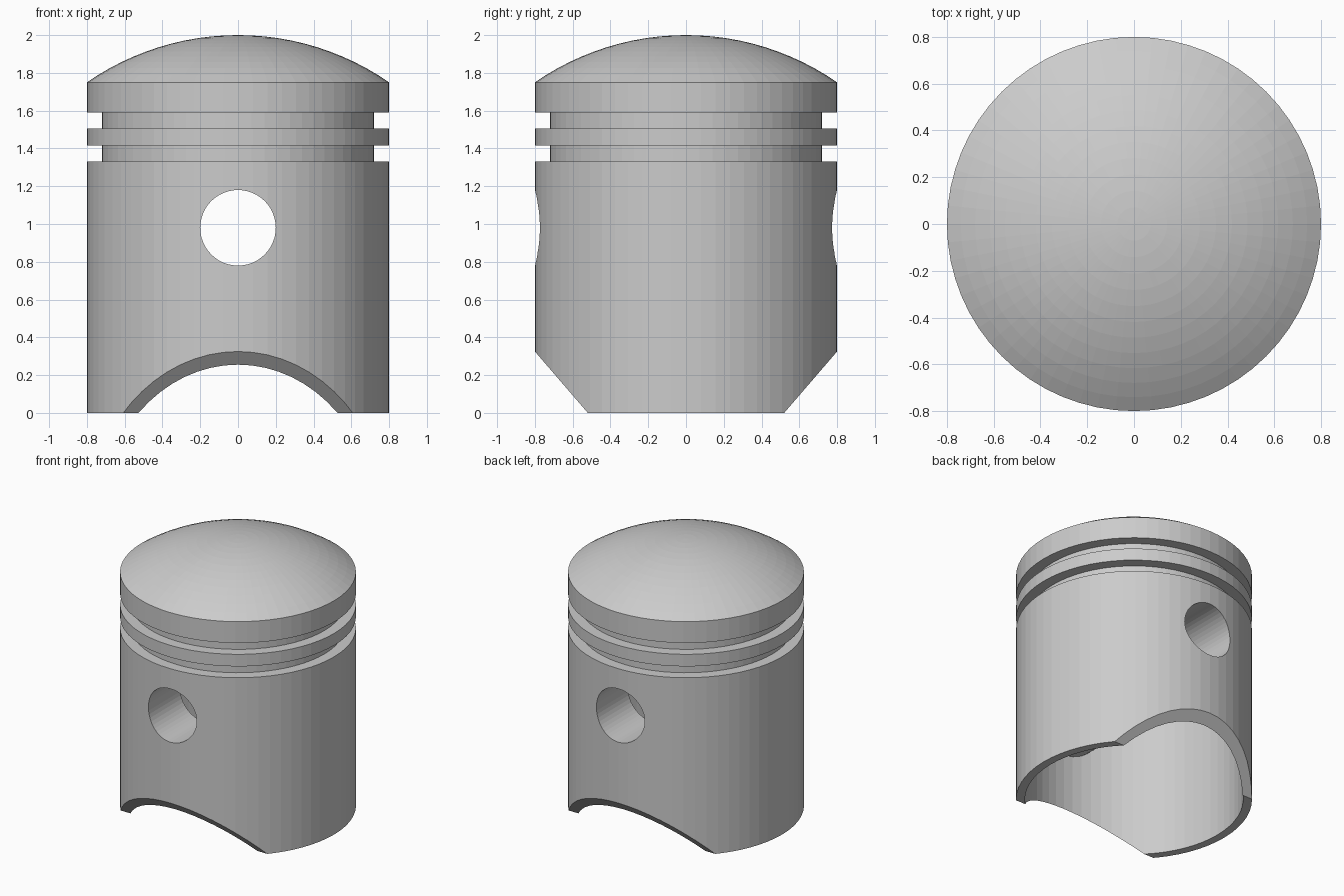
import bpy, bmesh, math
from mathutils import Matrix

if "Cube" in bpy.data.objects:
    bpy.data.objects.remove(bpy.data.objects["Cube"])

SIDES = 64


def make_object(name, bm):
    bmesh.ops.recalc_face_normals(bm, faces=bm.faces)
    mesh = bpy.data.meshes.new(name)
    bm.to_mesh(mesh)
    bm.free()
    ob = bpy.data.objects.new(name, mesh)
    bpy.context.collection.objects.link(ob)
    return ob


def lathe(name, profile):
    """Spin a (radius, z) profile around z; the ends lie on the axis."""
    bm = bmesh.new()
    rings = []
    for r, z in profile:
        if r == 0:
            rings.append([bm.verts.new((0, 0, z))] * SIDES)
        else:
            rings.append([bm.verts.new((r * math.cos(math.tau * i / SIDES),
                                        r * math.sin(math.tau * i / SIDES), z))
                          for i in range(SIDES)])
    for a, b in zip(rings, rings[1:]):
        for i in range(SIDES):
            j = (i + 1) % SIDES
            bm.faces.new(dict.fromkeys((a[i], a[j], b[j], b[i])))
    return make_object(name, bm)


def y_cylinder(name, radius, y0, y1, z):
    bm = bmesh.new()
    place = Matrix.Translation((0, (y0 + y1) / 2, z)) @ Matrix.Rotation(math.pi / 2, 4, 'X')
    bmesh.ops.create_cone(bm, cap_ends=True, segments=48, radius1=radius,
                          radius2=radius, depth=y1 - y0, matrix=place)
    return make_object(name, bm)


def wedge(name, side):
    """Triangular prism along x that slopes away one lower edge of the skirt."""
    bm = bmesh.new()
    slope = 0.28 / 0.325
    section = [(0.52 - 0.2 * slope, -0.2), (0.52 + 0.6 * slope, 0.6), (1.3, 0.6), (1.3, -0.2)]
    face = bm.faces.new([bm.verts.new((-1, side * y, z)) for y, z in section])
    moved = bmesh.ops.extrude_face_region(bm, geom=[face])['geom']
    bmesh.ops.translate(bm, vec=(2, 0, 0),
                        verts=[v for v in moved if isinstance(v, bmesh.types.BMVert)])
    return make_object(name, bm)


def subtract(target, cutter):
    cutter.hide_render = True
    mod = target.modifiers.new("cut", 'BOOLEAN')
    mod.operation, mod.solver, mod.object = 'DIFFERENCE', 'EXACT', cutter
    bpy.context.view_layer.objects.active = target
    bpy.ops.object.modifier_apply(modifier=mod.name)
    bpy.data.objects.remove(cutter, do_unlink=True)


# Outer body: skirt, two ring grooves and a shallow spherical crown
profile = [(0, 0), (0.8, 0)]
for low, high in ((1.33, 1.415), (1.505, 1.59)):
    profile += [(0.8, low), (0.72, low), (0.72, high), (0.8, high)]
R = 1.405
edge = math.asin(0.8 / R)
for i in range(12):
    a = edge * (1 - i / 12)
    profile.append((R * math.sin(a), 2 - R + R * math.cos(a)))
profile.append((0, 2))
piston = lathe("piston", profile)

# Hollow inside, leaving two pin bosses standing in from the wall
cavity = lathe("cavity", [(0, -0.1), (0.74, -0.1), (0.74, 1.27), (0, 1.27)])
for y0, y1 in ((-1, -0.4), (0.4, 1)):
    subtract(cavity, y_cylinder("boss", 0.3, y0, y1, 0.98))
subtract(piston, cavity)

# Pin bore and the sloped skirt cutouts at front and back
subtract(piston, y_cylinder("pin_bore", 0.2, -1, 1, 0.98))
for side in (-1, 1):
    subtract(piston, wedge("skirt_cut", side))
